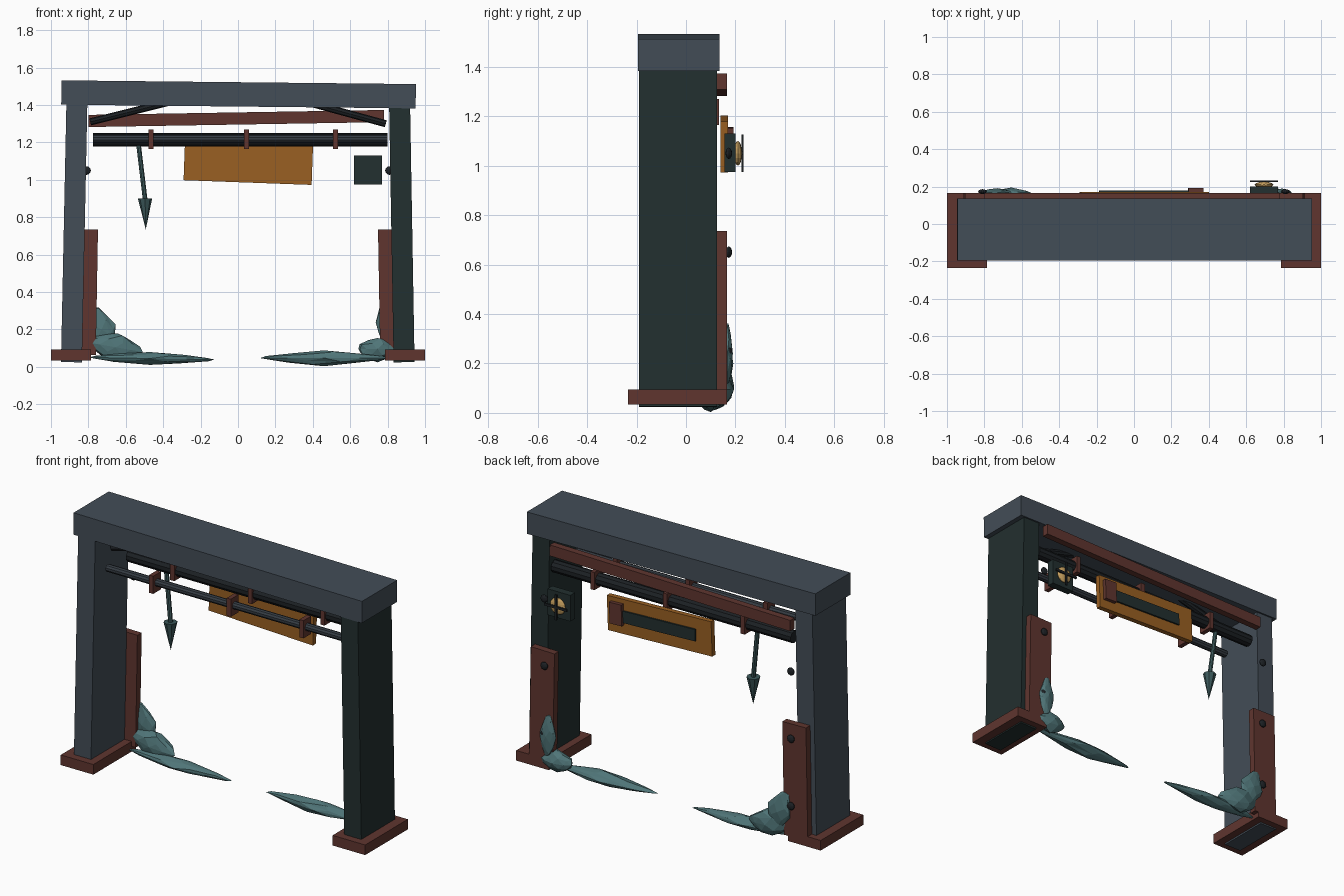
import bpy, math, random
from mathutils import Vector, Matrix

random.seed(4)
cube = bpy.data.objects.get("Cube")
if cube:
    bpy.data.objects.remove(cube, do_unlink=True)


def material(name, r, g, b):
    m = bpy.data.materials.new(name)
    m.use_nodes = True
    m.diffuse_color = (r, g, b, 1)
    node = m.node_tree.nodes["Principled BSDF"]
    node.inputs["Base Color"].default_value = (r, g, b, 1)
    node.inputs["Roughness"].default_value = 0.8
    return m


SLATE = material("slate", 0.056, 0.074, 0.095)
DARK = material("dark_green", 0.016, 0.029, 0.029)
STEEL = material("steel", 0.035, 0.045, 0.056)
BLACK = material("black_iron", 0.012, 0.015, 0.018)
RUST = material("rust_brown", 0.115, 0.036, 0.028)
OCHRE = material("ochre", 0.32, 0.115, 0.016)
TEAL = material("teal", 0.08, 0.18, 0.19)
DEEP_TEAL = material("deep_teal", 0.045, 0.1, 0.105)
GOLD = material("warm_gold", 0.6, 0.37, 0.12)


def finish(name, mat):
    ob = bpy.context.object
    ob.name = name
    ob.data.materials.append(mat)
    return ob


def box(name, center, size, mat, tilt=0):
    """Box tilted in the front plane; positive degrees lift the +x end."""
    bpy.ops.mesh.primitive_cube_add(size=1)
    ob = finish(name, mat)
    ob.matrix_world = (Matrix.Translation(center)
                       @ Matrix.Rotation(math.radians(-tilt), 4, 'Y')
                       @ Matrix.Diagonal((*size, 1)))
    return ob


def rod(name, a, b, r1, mat, r2=None, sides=10):
    """Straight rod or cone between two points."""
    a, b = Vector(a), Vector(b)
    bpy.ops.mesh.primitive_cone_add(vertices=sides, radius1=r1,
                                    radius2=r1 if r2 is None else r2,
                                    depth=(b - a).length)
    ob = finish(name, mat)
    ob.matrix_world = (Matrix.Translation((a + b) / 2)
                       @ (b - a).to_track_quat('Z', 'Y').to_matrix().to_4x4())
    return ob


def ball(name, center, radii, mat):
    bpy.ops.mesh.primitive_uv_sphere_add(segments=12, ring_count=8, radius=1,
                                         location=center)
    ob = finish(name, mat)
    ob.scale = radii
    return ob


def drape(name, center, radii, tilt=0, pointed=0.0):
    """Faceted, uneven lump; pointed narrows it towards both long ends."""
    bpy.ops.mesh.primitive_ico_sphere_add(subdivisions=2, radius=1)
    ob = finish(name, TEAL)
    for v in ob.data.vertices:
        v.co *= random.uniform(0.88, 1.06)
        taper = 1 - pointed * abs(v.co.x)
        v.co.y *= taper
        v.co.z *= taper
    ob.matrix_world = (Matrix.Translation(center)
                       @ Matrix.Rotation(math.radians(-tilt), 4, 'Y')
                       @ Matrix.Diagonal((*radii, 1)))
    return ob


# Leaning frame
box("top_beam", (0.003, -0.03, 1.457), (1.895, 0.33, 0.13), SLATE, -0.6)
box("right_post", (-0.876, -0.032, 0.715), (0.112, 0.315, 1.38), SLATE, -1.2)
box("left_post", (0.876, -0.032, 0.715), (0.112, 0.315, 1.38), DARK, 1.0)

# Feet, back planks and bolts on both sides
for side, label in ((-1, "right"), (1, "left")):
    box(label + "_foot", (side * 0.893, -0.035, 0.064), (0.214, 0.4, 0.06), RUST)
    box(label + "_plank", (side * 0.832, 0.145, 0.4), (0.155, 0.04, 0.67),
        RUST, side * 1.0)
    for i in range(3):
        ball(f"{label}_bolt_{i}", (side * 0.81, 0.173, 0.25 + 0.4 * i),
             (0.023, 0.013, 0.023), BLACK)

# Rear rail and diagonal braces
box("rear_rail", (-0.01, 0.145, 1.328), (1.58, 0.04, 0.065), RUST, 0.95)
rod("right_brace", (-0.79, -0.05, 1.31), (-0.35, -0.05, 1.42), 0.019, BLACK, sides=8)
rod("left_brace", (0.79, -0.05, 1.3), (0.35, -0.05, 1.42), 0.019, BLACK, sides=8)

# Pipes with clamps
for label, y, z, r, mat in (("front", -0.115, 1.22, 0.022, STEEL),
                            ("rear", 0.09, 1.215, 0.036, BLACK)):
    rod(label + "_pipe", (-0.775, y, z), (0.8, y, z), r, mat)
    for i, x in enumerate((-0.465, 0.045, 0.522)):
        box(f"{label}_clamp_{i}", (x, y, 1.217), (0.027, r + 0.05, 0.105), RUST)

# Hanging pointer
knee = (-0.497, 0.077, 0.9)
rod("pointer_shaft", (-0.533, 0.088, 1.2), knee, 0.013, DEEP_TEAL, sides=8)
rod("pointer_head", knee, (-0.493, 0.073, 0.735), 0.038, DEEP_TEAL, 0, 8)

# Crooked sign with a strip and tab on its back
box("sign_board", (0.055, 0.155, 1.088), (0.685, 0.03, 0.205), OCHRE, -2.1)
box("sign_strip", (0.06, 0.174, 1.09), (0.49, 0.012, 0.07), DARK, -2.1)
box("sign_tab", (0.33, 0.181, 1.092), (0.08, 0.022, 0.125), RUST, -2.1)

# Caged lamp
box("lamp_box", (0.695, 0.178, 1.052), (0.15, 0.045, 0.155), DARK)
ball("lamp_glow", (0.695, 0.21, 1.05), (0.05, 0.016, 0.05), GOLD)
box("lamp_bar_upright", (0.695, 0.229, 1.05), (0.014, 0.009, 0.15), BLACK)
box("lamp_bar_level", (0.695, 0.229, 1.05), (0.15, 0.009, 0.014), BLACK)

# Draped teal heaps on the ground
drape("right_trail", (-0.47, 0.115, 0.045), (0.35, 0.055, 0.037), -1, 0.6)
drape("right_heap", (-0.655, 0.145, 0.105), (0.15, 0.052, 0.08), -10, 0.3)
drape("right_upright", (-0.73, 0.165, 0.2), (0.145, 0.027, 0.085), 110, 0.5)
drape("left_trail", (0.46, 0.1, 0.047), (0.35, 0.055, 0.042), 0, 0.6)
drape("left_heap", (0.745, 0.145, 0.095), (0.11, 0.05, 0.067), 0, 0.3)
drape("left_upright", (0.79, 0.168, 0.24), (0.14, 0.022, 0.052), 92, 0.4)
